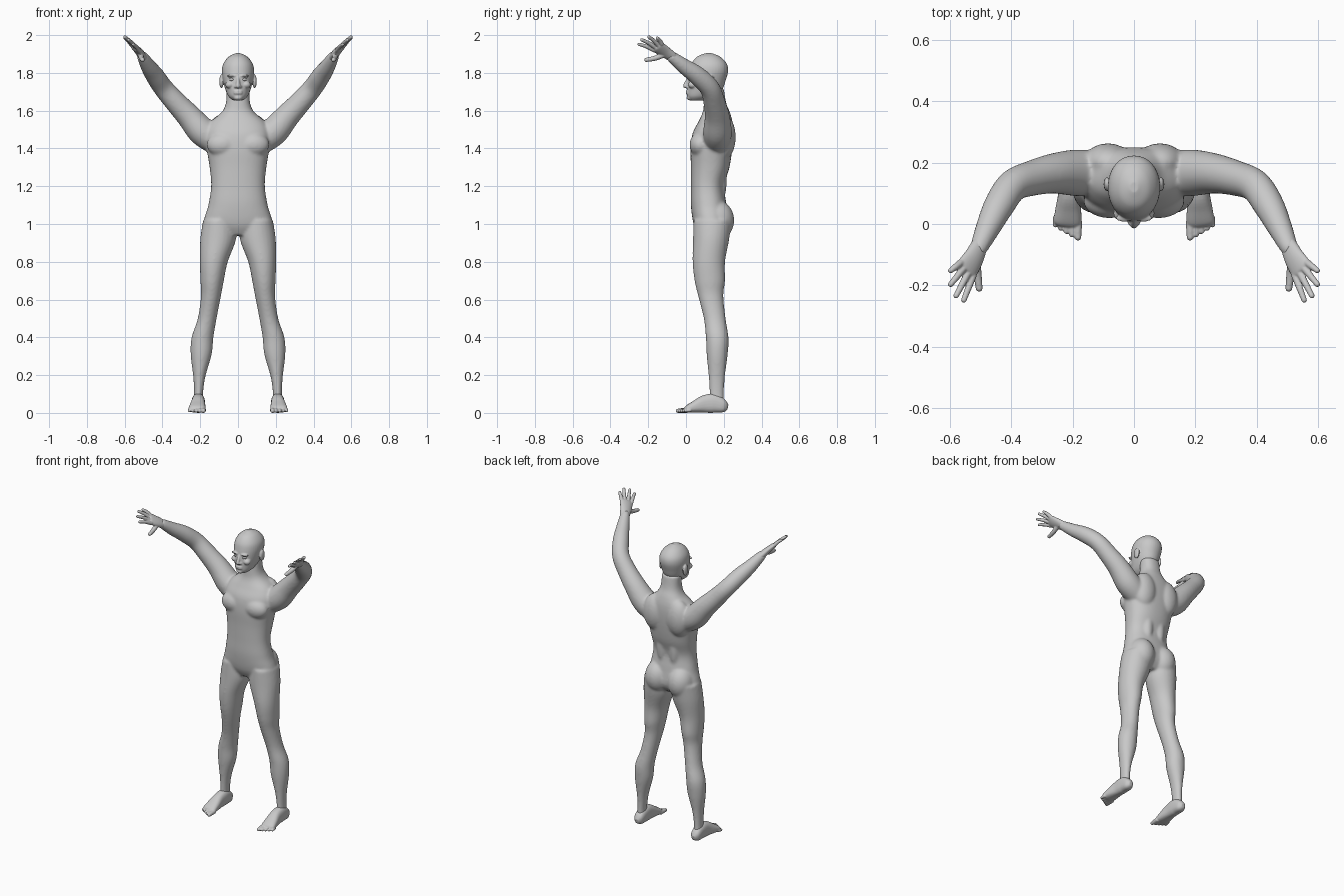
import bpy
import bmesh
import math
from mathutils import Vector, Matrix

default_cube = bpy.data.objects.get("Cube")
if default_cube:
    bpy.data.objects.remove(default_cube, do_unlink=True)

skin = bpy.data.materials.new("plain_grey")
skin.use_nodes = True
grey = (.58, .58, .58, 1)
skin.diffuse_color = grey
skin.node_tree.nodes["Principled BSDF"].inputs["Base Color"].default_value = grey

X_AXIS = Vector((1, 0, 0))
UPRIGHT = Vector((0, 0, 1))
SIDES = {"left": 1, "right": -1}


def resample(rows, steps=5):
    """Catmull-Rom interpolation through rows of equal length."""
    padded = [rows[0], *rows, rows[-1]]
    result = []
    for before, start, end, after in zip(padded, padded[1:], padded[2:], padded[3:]):
        for step in range(steps):
            t = step / steps
            result.append([
                b + t * (c - a + t * (2 * a - 5 * b + 4 * c - d + t * (3 * (b - c) + d - a))) / 2
                for a, b, c, d in zip(before, start, end, after)])
    result.append(list(rows[-1]))
    return result


def signed_power(value, power):
    return math.copysign(abs(value) ** power, value)


def loft(bm, rows, side=1, tangent=None, across=X_AXIS, squareness=2, count=24):
    """Closed skin through rows of (x, y, z, half width, half depth)."""
    rows = resample(rows)
    centres = [Vector(row[:3]) for row in rows]
    last = len(rows) - 1
    rings = []
    for i, (row, centre) in enumerate(zip(rows, centres)):
        along = tangent or (centres[min(i + 1, last)] - centres[max(i - 1, 0)]).normalized()
        u = (across - along * across.dot(along)).normalized()
        v = along.cross(u)
        ring = []
        for k in range(count):
            angle = math.tau * k / count
            p = (centre + u * row[3] * signed_power(math.cos(angle), 2 / squareness)
                 + v * row[4] * signed_power(math.sin(angle), 2 / squareness))
            ring.append(bm.verts.new((p.x * side, p.y, p.z)))
        rings.append(ring)
    for lower, upper in zip(rings, rings[1:]):
        for k in range(count):
            n = (k + 1) % count
            bm.faces.new((lower[k], lower[n], upper[n], upper[k]))
    bm.faces.new(rings[0])
    bm.faces.new(rings[-1])


def tube(bm, rows, side=1, across=X_AXIS):
    """Round limb through rows of (x, y, z, radius)."""
    loft(bm, [(*row, row[-1]) for row in rows], side, across=across)


def blob(bm, centre, radii, side=1):
    """Ellipsoid used as a muscle or a facial form."""
    place = Matrix.Translation((centre[0] * side, centre[1], centre[2]))
    bmesh.ops.create_icosphere(bm, subdivisions=4, radius=1,
                               matrix=place @ Matrix.Diagonal((*radii, 1)))


def digit(bm, root, tip, radius, side, arch=0):
    """Finger or toe with a rounded end."""
    root, tip = Vector(root), Vector(tip)
    middle = root.lerp(tip, .5) + UPRIGHT * arch
    tube(bm, [(*root, radius), (*middle, radius * .9), (*tip, radius * .75)], side)
    blob(bm, tip, [radius * .75] * 3, side)


def finish(name, bm, voxel=0, relax=0):
    """Turn the gathered forms into one smooth skin."""
    bmesh.ops.recalc_face_normals(bm, faces=bm.faces)
    mesh = bpy.data.meshes.new(name)
    bm.to_mesh(mesh)
    bm.free()
    mesh.materials.append(skin)
    obj = bpy.data.objects.new(name, mesh)
    bpy.context.collection.objects.link(obj)
    bpy.ops.object.select_all(action="DESELECT")
    bpy.context.view_layer.objects.active = obj
    obj.select_set(True)
    if voxel:
        fuse = obj.modifiers.new("fuse", "REMESH")
        fuse.mode = "VOXEL"
        fuse.voxel_size = voxel
        soften = obj.modifiers.new("soften", "SMOOTH")
        soften.factor = .5
        soften.iterations = relax
        for modifier_name in ("fuse", "soften"):
            bpy.ops.object.modifier_apply(modifier=modifier_name)
    bpy.ops.object.shade_smooth()
    return obj


# Trunk and neck: height, half width, front, back
body = bmesh.new()
trunk = [
    (.94, .1, .07, .19), (1, .178, .04, .225), (1.1, .157, .026, .215),
    (1.2, .142, .026, .203), (1.3, .15, .026, .23), (1.4, .166, .024, .245),
    (1.48, .17, .035, .25), (1.54, .145, .065, .246), (1.59, .088, .088, .233),
    (1.64, .064, .095, .213), (1.72, .06, .1, .2)]
loft(body, [(0, (front + back) / 2, z, width, (back - front) / 2)
            for z, width, front, back in trunk], tangent=UPRIGHT, squareness=2.3, count=48)

# Limbs and the larger muscles, the same on both sides
leg = [
    (.1, .14, 1.02, .085, .1), (.105, .133, .92, .095, .096), (.128, .121, .8, .074, .086),
    (.137, .126, .7, .062, .081), (.143, .131, .62, .053, .067), (.163, .152, .5, .05, .058),
    (.188, .165, .4, .058, .06), (.195, .165, .31, .056, .056), (.205, .163, .19, .032, .043),
    (.209, .163, .1, .024, .038), (.21, .163, .05, .026, .04)]
arm = [
    (.12, .165, 1.44, .072), (.19, .167, 1.49, .076), (.26, .165, 1.57, .066),
    (.33, .15, 1.645, .058), (.395, .125, 1.72, .053), (.44, .06, 1.785, .05),
    (.475, -.01, 1.835, .041), (.505, -.075, 1.885, .03), (.515, -.09, 1.897, .024)]
for side in SIDES.values():
    loft(body, leg, side, tangent=UPRIGHT)
    tube(body, arm, side)
    blob(body, (.083, .165, 1.02), (.083, .09, .105), side)    # buttock
    blob(body, (.085, .2, 1.46), (.08, .063, .12), side)       # shoulder blade
    blob(body, (.08, .075, 1.42), (.085, .056, .065), side)    # chest
    blob(body, (.045, .17, 1.25), (.04, .047, .16), side)      # lower back
finish("body", body, .007, 12)

# Head
head = bmesh.new()
skull = [
    (0, .06, 1.655, .028, .04), (0, .075, 1.675, .05, .068), (0, .098, 1.71, .066, .092),
    (0, .11, 1.76, .079, .1), (0, .12, 1.81, .085, .103), (0, .122, 1.85, .077, .093),
    (0, .12, 1.885, .05, .062), (0, .12, 1.904, .014, .018)]
loft(head, skull, tangent=UPRIGHT, squareness=2.1, count=40)
tube(head, [(0, .016, 1.775, .008), (0, .003, 1.75, .01), (0, -.003, 1.73, .013)])
blob(head, (0, -.002, 1.729), (.012, .013, .01))
for lip_height in (1.692, 1.702):
    blob(head, (0, .01, lip_height), (.024, .011, .006))
blob(head, (0, .024, 1.668), (.024, .021, .014))
for side in SIDES.values():
    blob(head, (.012, .006, 1.727), (.009, .011, .008), side)   # nostril
    blob(head, (.032, .02, 1.784), (.028, .013, .007), side)    # brow
    blob(head, (.043, .035, 1.737), (.024, .024, .02), side)    # cheek
    blob(head, (.088, .13, 1.755), (.011, .023, .036), side)    # ear
finish("head", head, .004, 4)

# Hands, feet and eyes
palm = [
    (.497, -.058, 1.874, .026, .022), (.506, -.075, 1.886, .031, .022),
    (.522, -.11, 1.91, .038, .02), (.545, -.147, 1.935, .043, .016),
    (.55, -.155, 1.94, .036, .01)]
across_palm = Vector((.63, .6, .49))
fingertips = [(.555, -.248, 1.951), (.58, -.234, 1.975),
              (.598, -.197, 1.99), (.598, -.152, 1.984)]
foot = [
    (.21, .222, .03, .012, .014), (.21, .2, .035, .03, .034), (.21, .15, .05, .035, .05),
    (.211, .1, .047, .036, .047), (.214, .05, .033, .042, .033),
    (.217, .01, .021, .045, .021), (.219, -.005, .014, .038, .012)]
for label, side in SIDES.items():
    hand = bmesh.new()
    loft(hand, palm, side, across=across_palm)
    for i, tip in enumerate(fingertips):
        knuckle = Vector(palm[-2][:3]) + across_palm * (i - 1.5) * .022
        digit(hand, knuckle, tip, .012, side, arch=.004)
    digit(hand, (.516, -.115, 1.897), (.505, -.21, 1.869), .015, side, arch=-.005)
    finish(label + "_hand", hand, .0035, 3)

    sole = bmesh.new()
    loft(sole, foot, side, squareness=2.5)
    for i in range(5):
        t = i / 4
        digit(sole, (.184 + .07 * t, .01 + .015 * t, .015),
              (.183 + .075 * t, -.043 + .039 * t, .011), .015 - .005 * t, side)
    finish(label + "_foot", sole, .0035, 4)

    eye = bmesh.new()
    blob(eye, (.032, .024, 1.765), (.014, .012, .008), side)
    finish(label + "_eye", eye)
